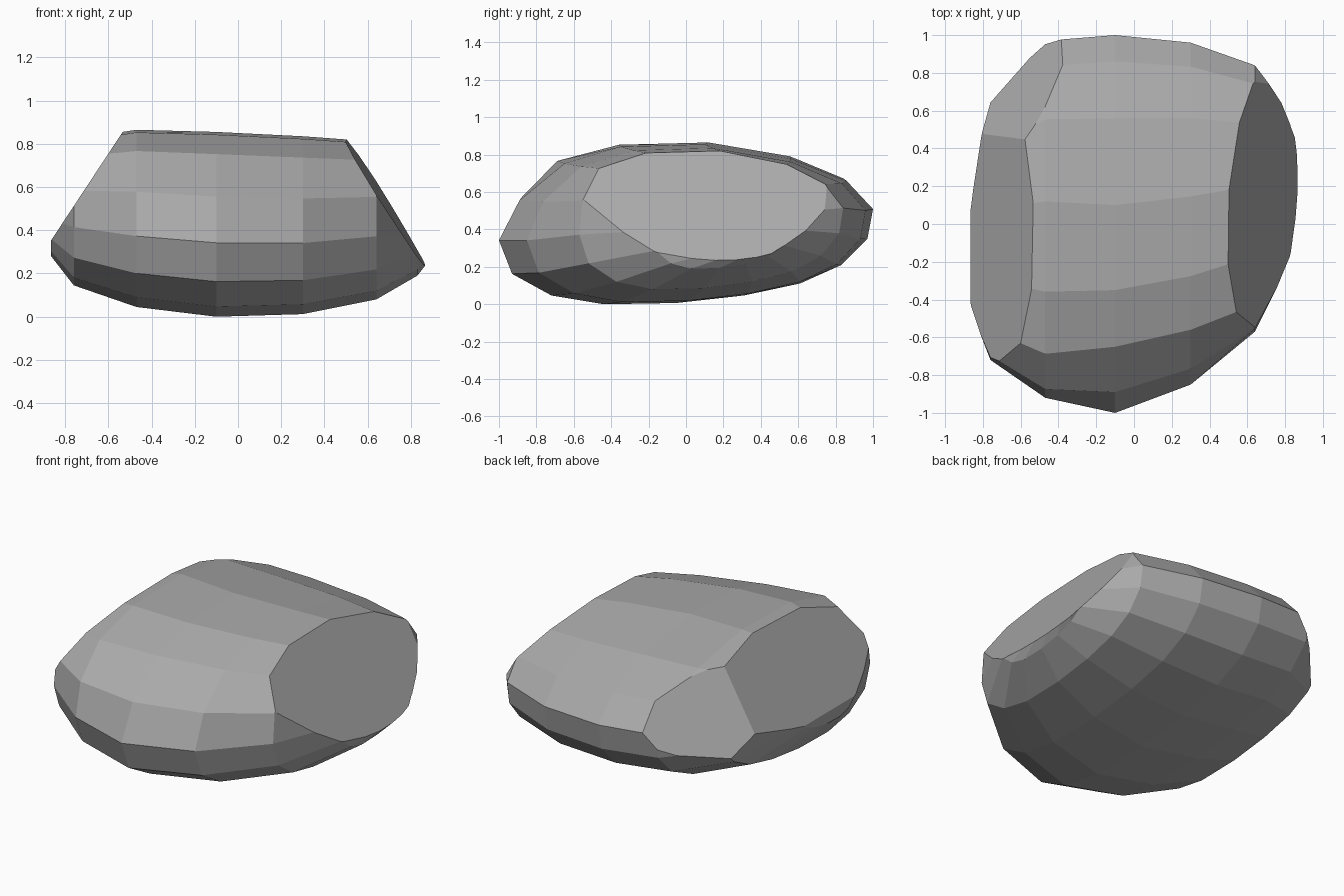
import bpy, bmesh
from mathutils import Vector

if "Cube" in bpy.data.objects:
    bpy.data.objects.remove(bpy.data.objects["Cube"])

# Side profile of the stone (y, height fraction), looking along x
PROFILE = [(-1, .40), (-.89, .65), (-.65, .88), (-.35, .985), (.10, 1), (.56, .91),
           (.86, .77), (1, .595), (.97, .41), (.83, .245), (.61, .13), (.31, .055),
           (-.05, .008), (-.44, 0), (-.72, .055), (-.93, .19)]

# Stations across the stone: x, y front, y back, z bottom, z top, upper front fullness
STATIONS = [(-.865, -.45, .17, .28, .70, .9), (-.76, -.72, .74, .145, .82, .9),
            (-.47, -.92, .97, .045, .865, .7), (-.10, -1, 1, 0, .855, 0),
            (.30, -.85, .96, .012, .835, .2), (.64, -.57, .84, .08, .81, 1),
            (.83, -.19, .59, .19, .70, .5), (.865, -.01, .59, .235, .60, 0)]

# Flat broken faces: outward normal and plane offset (left, right, back left)
CUTS = [((-1, 0, .66), 1.098), ((1, -.03, .62), 1.006), ((-1, .72, .72), 1.468)]


def fuller(y, h, k):
    """Push the upper front of the profile forwards."""
    return y - k * y * y * (1 + y) if y < 0 and h > .5 else y


bm = bmesh.new()

# Loft the rounded body
rings = []
for x, y0, y1, z0, z1, k in STATIONS:
    mid, half = (y0 + y1) / 2, (y1 - y0) / 2
    rings.append([bm.verts.new((x, mid + half * fuller(y, h, k), z0 + h * (z1 - z0)))
                  for y, h in PROFILE])
n = len(PROFILE)
for a, b in zip(rings, rings[1:]):
    for i in range(n):
        j = (i + 1) % n
        bm.faces.new((a[i], a[j], b[j], b[i]))
bm.faces.new(rings[0])
bm.faces.new(rings[-1][::-1])
bmesh.ops.recalc_face_normals(bm, faces=bm.faces[:])

# Slice off the broken faces and close them
for normal, offset in CUTS:
    no = Vector(normal)
    cut = bmesh.ops.bisect_plane(bm, geom=bm.verts[:] + bm.edges[:] + bm.faces[:], dist=1e-5,
                                 plane_co=no * offset / no.length_squared, plane_no=no,
                                 clear_outer=True)
    edges = [e for e in cut["geom_cut"] if isinstance(e, bmesh.types.BMEdge)]
    bmesh.ops.contextual_create(bm, geom=edges)
bmesh.ops.holes_fill(bm, edges=bm.edges[:], sides=0)
bmesh.ops.recalc_face_normals(bm, faces=bm.faces[:])

mesh = bpy.data.meshes.new("stone")
bm.to_mesh(mesh)
bm.free()
stone = bpy.data.objects.new("stone", mesh)
bpy.context.collection.objects.link(stone)

# Dark grey stone colour
grey = bpy.data.materials.new("dark_grey")
grey.diffuse_color = (.4, .4, .4, 1)
grey.use_nodes = True
grey.node_tree.nodes["Principled BSDF"].inputs["Base Color"].default_value = grey.diffuse_color
mesh.materials.append(grey)
